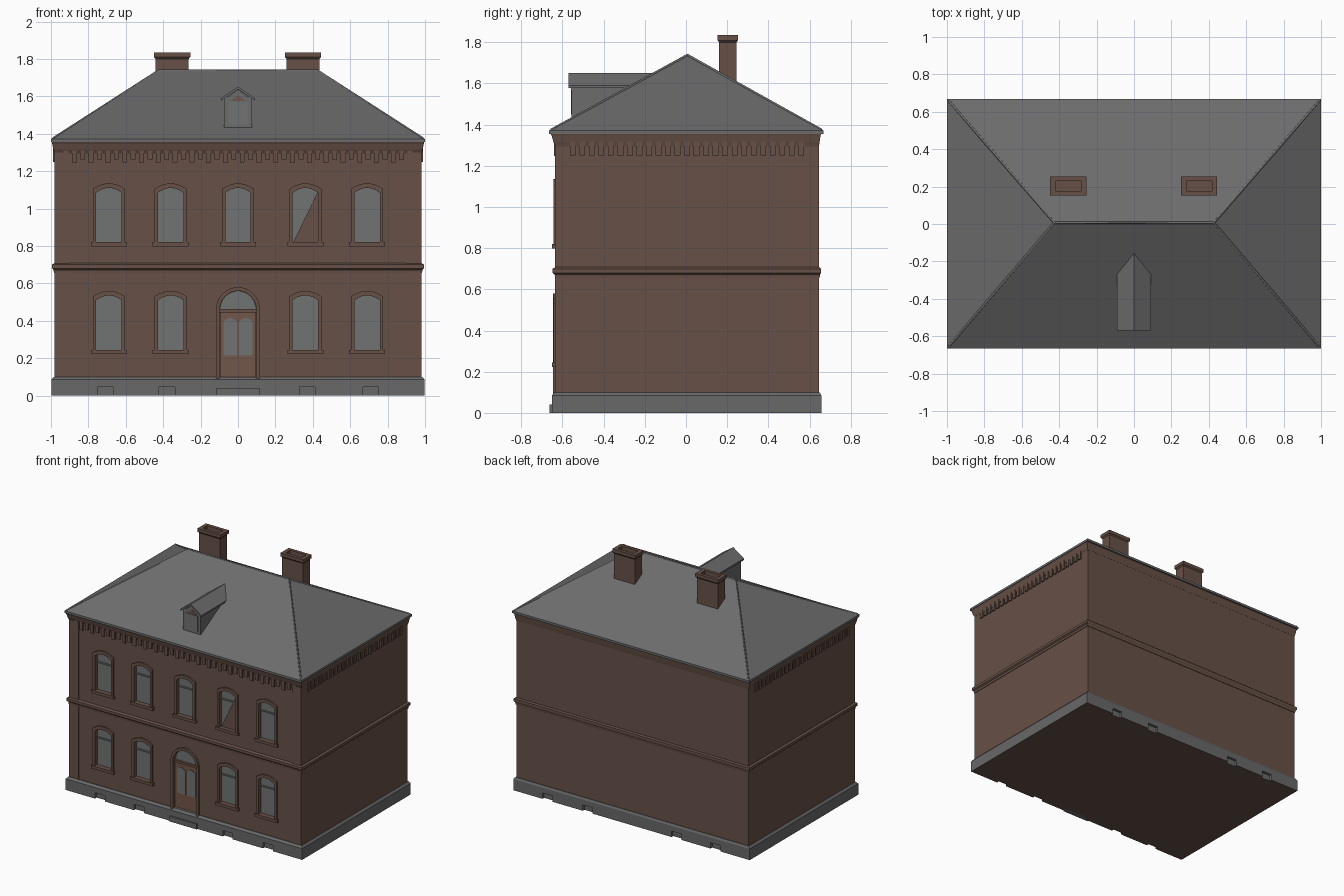
import bpy, bmesh, math

if "Cube" in bpy.data.objects:
    bpy.data.objects.remove(bpy.data.objects["Cube"])

def material(name, r, g, b):
    m = bpy.data.materials.new(name)
    m.diffuse_color = (r, g, b, 1)
    m.use_nodes = True
    m.node_tree.nodes["Principled BSDF"].inputs["Base Color"].default_value = m.diffuse_color
    return m

BRICK = material("brown brick", 0.135, 0.081, 0.062)
SLATE = material("grey slate", 0.15, 0.15, 0.15)
STONE = material("plinth grey", 0.14, 0.14, 0.14)
GLASS = material("window grey", 0.165, 0.17, 0.17)
WOOD = material("door brown", 0.17, 0.092, 0.066)
FRONT = -0.632


def finish(name, bm, *mats):
    bmesh.ops.recalc_face_normals(bm, faces=bm.faces)
    me = bpy.data.meshes.new(name)
    bm.to_mesh(me)
    bm.free()
    for m in mats:
        me.materials.append(m)
    ob = bpy.data.objects.new(name, me)
    bpy.context.collection.objects.link(ob)
    return ob


def add_loops(bm, loops, caps=True):
    rows = [[bm.verts.new(p) for p in lp] for lp in loops]
    n = len(rows[0])
    pairs = list(zip(rows, rows[1:])) + ([] if caps else [(rows[-1], rows[0])])
    for a, b in pairs:
        for i in range(n):
            j = (i + 1) % n
            bm.faces.new((a[i], a[j], b[j], b[i]))
    if caps:
        bm.faces.new(rows[0])
        bm.faces.new(rows[-1])


def loft(name, levels, mat):
    """Stack of rectangles, each (z, x0, x1, y0, y1)."""
    bm = bmesh.new()
    add_loops(bm, [[(x0, y0, z), (x1, y0, z), (x1, y1, z), (x0, y1, z)]
                   for z, x0, x1, y0, y1 in levels])
    return finish(name, bm, mat)


def boxes(name, items, mat):
    """Several boxes (x0, x1, y0, y1, z0, z1) in one object."""
    bm = bmesh.new()
    for x0, x1, y0, y1, z0, z1 in items:
        add_loops(bm, [[(x0, y0, z), (x1, y0, z), (x1, y1, z), (x0, y1, z)] for z in (z0, z1)])
    return finish(name, bm, mat)


def prisms(name, outlines, y0, y1, mat):
    bm = bmesh.new()
    for pts in outlines:
        add_loops(bm, [[(x, y, z) for x, z in pts] for y in (y0, y1)])
    return finish(name, bm, mat)


def rings(name, pairs, y0, y1, mat):
    bm = bmesh.new()
    for o, i in pairs:
        add_loops(bm, [[(x, y, z) for x, z in p]
                       for p, y in ((o, y0), (o, y1), (i, y1), (i, y0))], caps=False)
    return finish(name, bm, mat)


def arch(cx, hw, z0, zs, rise, rnd=False, n=10):
    pts = [(cx - hw, z0), (cx + hw, z0)]
    for k in range(n + 1):
        if rnd:
            t = math.pi * k / n
            pts.append((cx + hw * math.cos(t), zs + rise * math.sin(t)))
        else:
            u = 1 - 2 * k / n
            pts.append((cx + hw * u, zs + rise * (1 - u * u)))
    return pts


def carve(ob, cutter):
    mod = ob.modifiers.new("cut", "BOOLEAN")
    mod.object, mod.solver = cutter, "EXACT"
    cutter.hide_render = True
    bpy.context.view_layer.update()
    dg = bpy.context.evaluated_depsgraph_get()
    me = bpy.data.meshes.new_from_object(ob.evaluated_get(dg))
    ob.modifiers.clear()
    ob.data = me
    bpy.data.objects.remove(cutter)


# Window and door outlines
spots = [(x, 0.82) for x in (-0.69, -0.36, 0, 0.36, 0.69)]
spots += [(x, 0.245) for x in (-0.69, -0.36, 0.36, 0.69)]
glass = [arch(x, 0.068, z, z + 0.265, 0.025) for x, z in spots]
outer = [arch(x, 0.086, z - 0.003, z + 0.285, 0.03) for x, z in spots]
door_in = arch(0, 0.098, 0.06, 0.46, 0.1, True, 16)
door_out = arch(0, 0.117, 0.04, 0.46, 0.12, True, 16)

# Brick walls with recessed openings
walls = loft("walls", [(0.05, -0.98, 0.98, FRONT, 0.645), (1.36, -0.98, 0.98, FRONT, 0.645)], BRICK)
carve(walls, prisms("opening_cutter", glass + [door_in], FRONT - 0.05, FRONT + 0.03, BRICK))

# Stone plinth with vent notches, brown underneath
plinth = loft("plinth", [(0, -0.998, 0.998, -0.652, 0.657), (0.085, -0.998, 0.998, -0.652, 0.657),
                         (0.1, -0.985, 0.985, -0.638, 0.65)], STONE)
vents = [(x - 0.042, x + 0.042, y - 0.02, y + 0.02, -0.02, 0.045)
         for x in (-0.71, -0.38, 0.37, 0.71) for y in (-0.652, 0.657)]
carve(plinth, boxes("vent_cutter", vents, STONE))
plinth.data.materials.clear()
plinth.data.materials.append(STONE)
plinth.data.materials.append(BRICK)
for p in plinth.data.polygons:
    p.material_index = 1 if p.normal.z < -0.9 and p.center.z < 0.01 else 0
boxes("door_step", [(-0.115, 0.115, -0.662, -0.62, 0, 0.04)], STONE)

# String course and flared cornice
loft("string_course", [(0.655, -0.984, 0.984, FRONT - 0.004, 0.649),
                       (0.672, -0.986, 0.986, FRONT - 0.006, 0.651),
                       (0.68, -0.995, 0.995, FRONT - 0.016, 0.656),
                       (0.7, -0.995, 0.995, FRONT - 0.016, 0.656),
                       (0.708, -0.982, 0.982, FRONT - 0.002, 0.647)], BRICK)
loft("cornice", [(1.295, -0.981, 0.981, FRONT - 0.001, 0.646),
                 (1.315, -0.987, 0.987, FRONT - 0.012, 0.649),
                 (1.345, -0.993, 0.993, FRONT - 0.02, 0.653),
                 (1.36, -0.997, 0.997, FRONT - 0.028, 0.658)], BRICK)

# Hanging brick teeth below the cornice on front and sides
teeth = []
for k in range(42):
    x = -0.92 + 1.84 * k / 41
    teeth.append((x - 0.013, x + 0.013, FRONT - 0.01, FRONT + 0.01, 1.262 - 0.015 * (k % 2), 1.318))
for k in range(25):
    y = -0.55 + 1.11 * k / 24
    for s in (-0.98, 0.98):
        teeth.append((s - 0.009, s + 0.009, y - 0.014, y + 0.014, 1.25, 1.318))
boxes("cornice_teeth", teeth, BRICK)

# Flat corner strips on the front
boxes("corner_strips", [(min(s * 0.9, s * 0.979), max(s * 0.9, s * 0.979), FRONT - 0.005, FRONT + 0.01, a, b)
                        for s in (-1, 1) for a, b in ((0.09, 0.66), (0.7, 1.3))], BRICK)

# Windows: glass, surrounds, sash rails, sills
prisms("window_glass", glass, FRONT + 0.018, FRONT + 0.035, GLASS)
rings("window_surrounds", list(zip(outer, glass)), FRONT - 0.012, FRONT + 0.01, BRICK)
boxes("sash_rails", [(x - 0.067, x + 0.067, FRONT + 0.01, FRONT + 0.025, z + 0.205, z + 0.215)
                     for x, z in spots], GLASS)
boxes("window_sills", [(x - 0.096, x + 0.096, FRONT - 0.02, FRONT + 0.02, z - 0.022, z)
                       for x, z in spots], BRICK)
prisms("half_closed_blind", [[(0.296, 0.822), (0.427, 0.822), (0.427, 1.09)]],
       FRONT + 0.008, FRONT + 0.017, BRICK)

# Door: leaf, glazed panels, fanlight, surround
boxes("door_leaf", [(-0.097, 0.097, FRONT + 0.014, FRONT + 0.035, 0.06, 0.45)], WOOD)
prisms("door_panels", [arch(s * 0.042, 0.036, 0.215, 0.395, 0.02) for s in (-1, 1)],
       FRONT + 0.008, FRONT + 0.015, GLASS)
prisms("fanlight", [arch(0, 0.096, 0.46, 0.462, 0.097, True, 16)], FRONT + 0.018, FRONT + 0.035, GLASS)
boxes("door_transom", [(-0.098, 0.098, FRONT + 0.002, FRONT + 0.032, 0.445, 0.462)], BRICK)
rings("door_surround", [(door_out, door_in)], FRONT - 0.014, FRONT + 0.01, BRICK)

# Hipped roof with ridge caps
loft("roof", [(1.355, -1, 1, -0.665, 0.668), (1.372, -1, 1, -0.665, 0.668),
              (1.738, -0.425, 0.425, 0, 0.014)], SLATE)
cu = bpy.data.curves.new("ridge_caps", "CURVE")
cu.dimensions, cu.bevel_depth, cu.bevel_resolution = "3D", 0.007, 0
lines = [((-0.425, 0.007, 1.737), (0.425, 0.007, 1.737))]
lines += [((s * 0.425, 0.007, 1.737), (s * 0.99, y, 1.374)) for s in (-1, 1) for y in (-0.655, 0.658)]
for ln in lines:
    sp = cu.splines.new("POLY")
    sp.points.add(1)
    for pt, co in zip(sp.points, ln):
        pt.co = (*co, 1)
cu.materials.append(SLATE)
bpy.context.collection.objects.link(bpy.data.objects.new("ridge_caps", cu))

# Dormer
boxes("dormer_body", [(-0.074, 0.074, -0.555, -0.25, 1.42, 1.6)], SLATE)
prisms("dormer_roof", [[(-0.09, 1.578), (0, 1.638), (0.09, 1.578), (0.09, 1.59), (0, 1.652), (-0.09, 1.59)]],
       -0.57, -0.15, SLATE)
prisms("dormer_gable", [[(-0.074, 1.58), (0.074, 1.58), (0, 1.638)]], -0.556, -0.17, SLATE)
boxes("dormer_window", [(-0.05, 0.05, -0.559, -0.55, 1.45, 1.57)], GLASS)
prisms("dormer_brick", [[(-0.04, 1.575), (0.04, 1.575), (0, 1.605)]], -0.56, -0.554, WOOD)

# Hollow chimneys
for side, cx in (("left", -0.352), ("right", 0.348)):
    lv = [(z, cx - w, cx + w, 0.203 - d, 0.203 + d) for z, w, d in
          ((1.5, 0.088, 0.042), (1.8, 0.088, 0.042), (1.81, 0.097, 0.05),
           (1.835, 0.097, 0.05), (1.835, 0.068, 0.026), (1.79, 0.068, 0.026))]
    loft("chimney_" + side, lv, BRICK)
